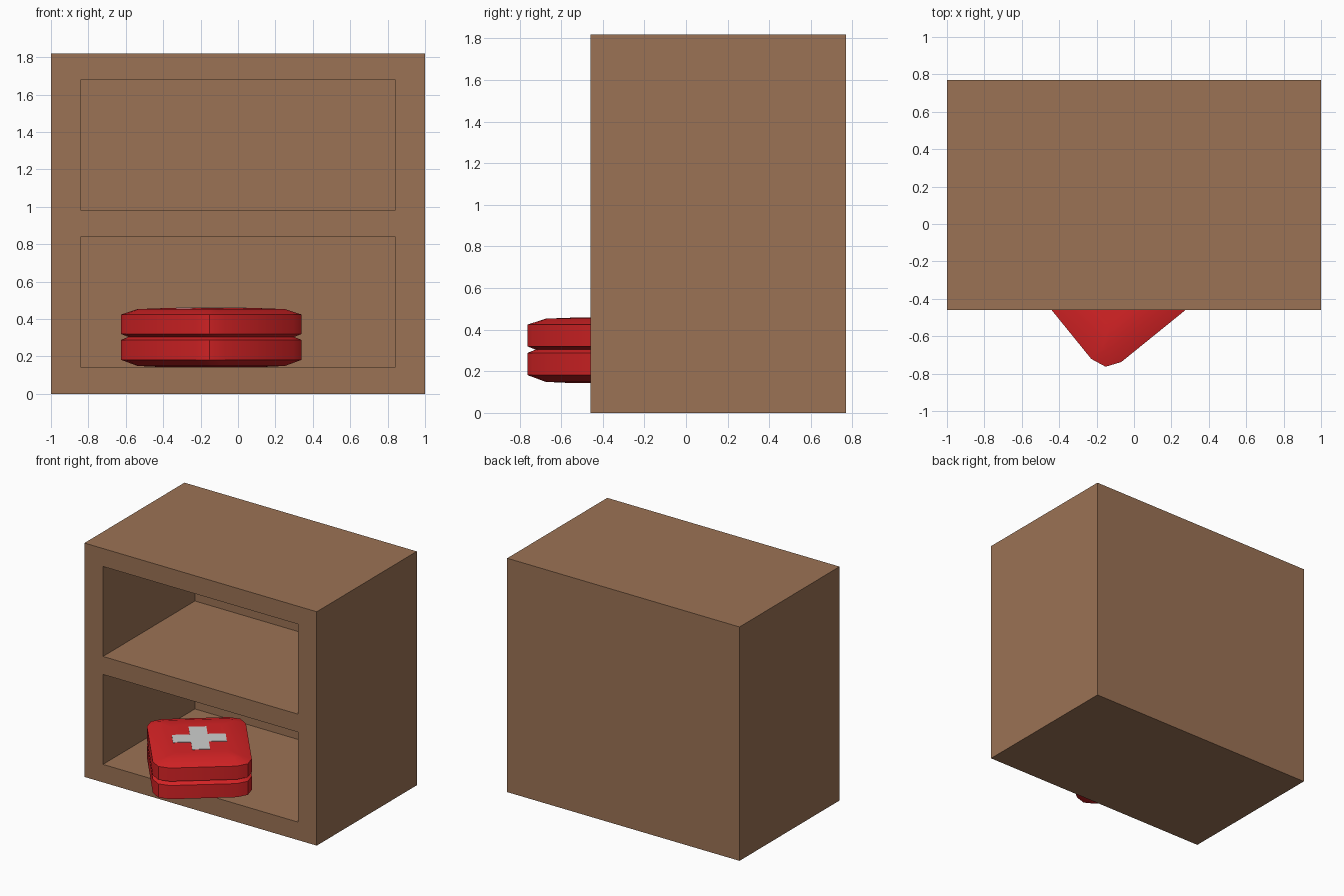
import bpy, bmesh, math
from mathutils import Matrix

if "Cube" in bpy.data.objects:
    bpy.data.objects.remove(bpy.data.objects["Cube"])


def material(name, rgb):
    m = bpy.data.materials.new(name)
    m.diffuse_color = (*rgb, 1)
    m.use_nodes = True
    m.node_tree.nodes["Principled BSDF"].inputs["Base Color"].default_value = m.diffuse_color
    return m


brown = material("wood brown", (0.33, 0.17, 0.09))
red = material("case red", (0.68, 0.017, 0.019))
grey = material("cross light grey", (0.62, 0.63, 0.62))


def finish(name, bm, mat):
    bmesh.ops.recalc_face_normals(bm, faces=bm.faces)
    me = bpy.data.meshes.new(name)
    bm.to_mesh(me)
    bm.free()
    me.materials.append(mat)
    ob = bpy.data.objects.new(name, me)
    bpy.context.collection.objects.link(ob)
    return ob


def box(name, lo, hi, mat):
    bm = bmesh.new()
    bmesh.ops.create_cube(bm, size=1)
    for v in bm.verts:
        for i in range(3):
            v.co[i] = lo[i] if v.co[i] < 0 else hi[i]
    return finish(name, bm, mat)


def activate(ob):
    bpy.ops.object.select_all(action='DESELECT')
    ob.select_set(True)
    bpy.context.view_layer.objects.active = ob


# Cabinet with two open compartments
cabinet = box("cabinet", (-1, -0.46, 0), (1, 0.77, 1.82), brown)
for z in (0.14, 0.98):
    cutter = box("compartment_cutter", (-0.84, -0.7, z), (0.84, 0.67, z + 0.7), brown)
    cutter.hide_render = True
    mod = cabinet.modifiers.new("opening", 'BOOLEAN')
    mod.operation = 'DIFFERENCE'
    mod.solver = 'EXACT'
    mod.object = cutter
    activate(cabinet)
    bpy.ops.object.modifier_apply(modifier=mod.name)
    bpy.data.objects.remove(cutter)

# Turned case: rounded rectangle rings stacked in height
W, D, R = 0.35, 0.41, 0.114
place = Matrix.Translation((-0.143, -0.271, 0)) @ Matrix.Rotation(math.radians(39), 4, 'Z')


def ring(bm, inset, z):
    r = max(R - inset, 0.04)
    verts = []
    for k, (sx, sy) in enumerate(((1, 1), (-1, 1), (-1, -1), (1, -1))):
        for j in range(3):
            a = math.radians(90 * k + 45 * j)
            verts.append(bm.verts.new((sx * (W - inset - r) + r * math.cos(a),
                                       sy * (D - inset - r) + r * math.sin(a), z)))
    return verts


profile = [(0.18, 0.143), (0.085, 0.149), (0, 0.182), (0, 0.288), (0.04, 0.304),
           (0, 0.32), (0, 0.424), (0.085, 0.453), (0.18, 0.458)]
bm = bmesh.new()
rings = [ring(bm, *p) for p in profile]
for a, b in zip(rings, rings[1:]):
    for i in range(12):
        j = (i + 1) % 12
        bm.faces.new((a[i], a[j], b[j], b[i]))
bm.faces.new(rings[0][::-1])
bm.faces.new(rings[-1])
bm.transform(place)
case = finish("first_aid_case", bm, red)
activate(case)
bpy.ops.object.shade_smooth_by_angle(angle=math.radians(30))

# Cross plate on the lid
bm = bmesh.new()
L, T = 0.19, 0.063
outline = []
for k in range(4):
    c, s = round(math.cos(k * math.pi / 2)), round(math.sin(k * math.pi / 2))
    for x, y in ((L, -T), (L, T), (T, T)):
        outline.append((c * x - s * y, s * x + c * y))
face = bm.faces.new([bm.verts.new((x, y, 0.453)) for x, y in outline])
ext = bmesh.ops.extrude_face_region(bm, geom=[face])
for v in ext["geom"]:
    if isinstance(v, bmesh.types.BMVert):
        v.co.z = 0.461
bm.transform(place)
finish("lid_cross", bm, grey)
